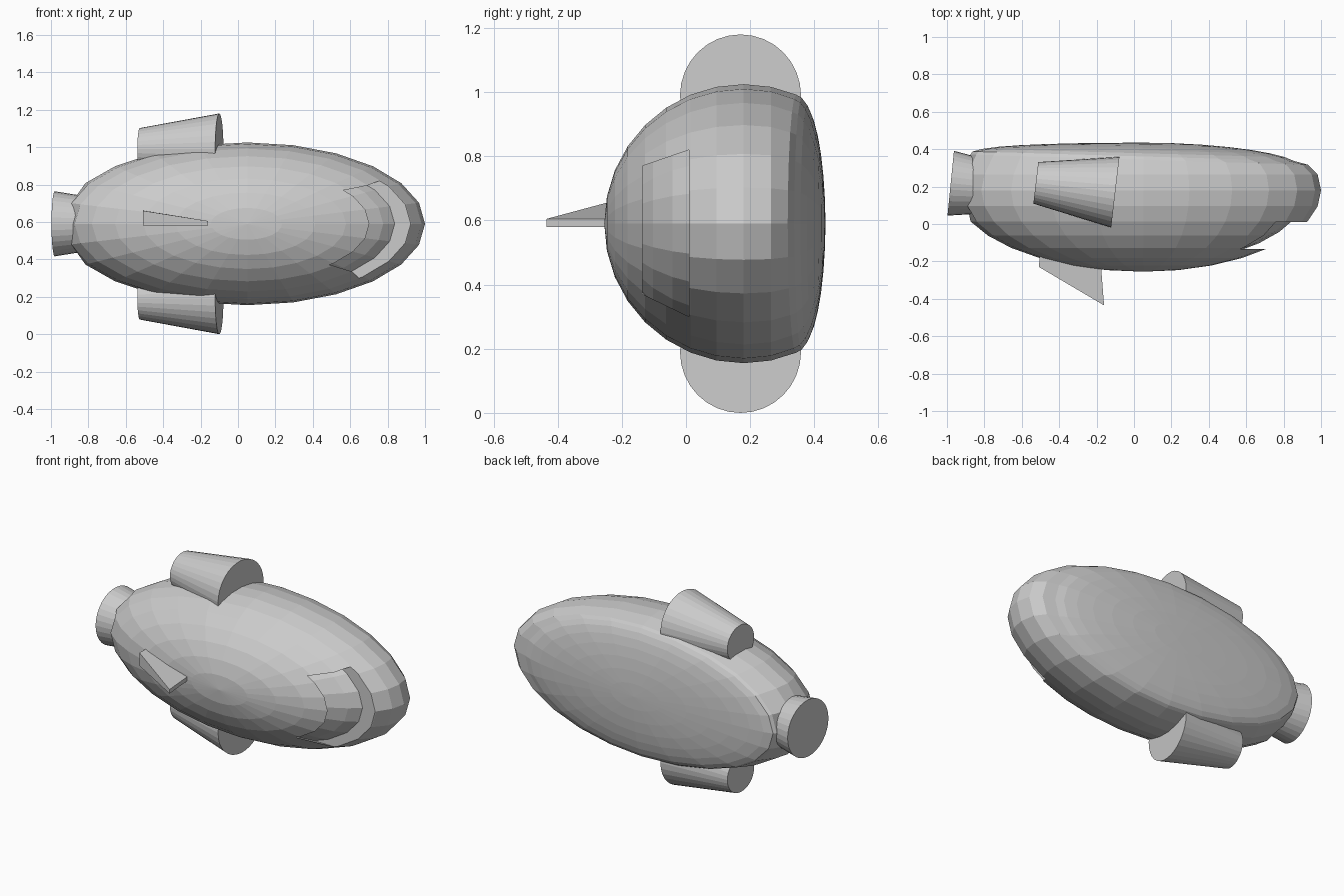
import bpy, bmesh, math
from mathutils import Vector

cube = bpy.data.objects.get("Cube")
if cube:
    bpy.data.objects.remove(cube, do_unlink=True)

grey = bpy.data.materials.new("hull_grey")
grey.use_nodes = True
GREY = (0.6, 0.6, 0.6, 1)
grey.diffuse_color = GREY
grey.node_tree.nodes["Principled BSDF"].inputs["Base Color"].default_value = GREY

MID = Vector((0.05, 0.18, 0.59))   # hull centre
RAD = 0.435                        # hull radius in y and z
SEG = 24


def make_object(name, bm):
    bmesh.ops.recalc_face_normals(bm, faces=bm.faces)
    mesh = bpy.data.meshes.new(name)
    bm.to_mesh(mesh)
    bm.free()
    mesh.materials.append(grey)
    ob = bpy.data.objects.new(name, mesh)
    bpy.context.collection.objects.link(ob)
    return ob


def prism(name, low, high):
    """Solid between two matching outlines."""
    bm = bmesh.new()
    a = [bm.verts.new(p) for p in low]
    b = [bm.verts.new(p) for p in high]
    bm.faces.new(a)
    bm.faces.new(b)
    n = len(a)
    for i in range(n):
        j = (i + 1) % n
        bm.faces.new((a[i], a[j], b[j], b[i]))
    return make_object(name, bm)


def frustum(name, start, end, r1, r2, sides=32):
    start, end = Vector(start), Vector(end)
    rot = (end - start).to_track_quat('Z', 'Y')

    def ring(c, r):
        angles = [2 * math.pi * i / sides for i in range(sides)]
        return [c + rot @ Vector((r * math.cos(t), r * math.sin(t), 0)) for t in angles]
    return prism(name, ring(start, r1), ring(end, r2))


def hull(name, scale=1.0):
    """Rounded front, blunt tail end, shallow domed back."""
    rows = []                              # y, right, left, height, tilt
    step = math.pi / 16
    for k in range(1, 11):
        s = math.sin(k * step)
        if k == 10:
            s = 0.925
        y = MID.y - RAD * math.cos(k * step) if k < 10 else 0.345
        rows.append((y, 0.95 * s, s, RAD * s, 0.03 if k == 10 else 0))
    for k in range(1, 8):                  # back dome
        c = math.cos(k * math.pi / 16)
        y = 0.345 + 0.09 * math.sin(k * math.pi / 16)
        rows.append((y, 0.82 * c, 0.93 * c, 0.4 * c, 0.03 * c))
    bm = bmesh.new()
    rings = []
    for y, right, left, height, tilt in rows:
        ring = []
        for i in range(SEG):
            t = 2 * math.pi * i / SEG
            x = MID.x + math.cos(t) * (right if math.cos(t) > 0 else left)
            x = max(x, -0.89)
            p = Vector((x, y - tilt * x, MID.z + height * math.sin(t)))
            ring.append(bm.verts.new(MID + (p - MID) * scale))
        rings.append(ring)
    front = bm.verts.new(MID + Vector((0, -RAD, 0)) * scale)
    back = bm.verts.new(MID + Vector((0, 0.255, 0)) * scale)
    for i in range(SEG):
        j = (i + 1) % SEG
        bm.faces.new((front, rings[0][i], rings[0][j]))
        bm.faces.new((back, rings[-1][j], rings[-1][i]))
        for a, b in zip(rings, rings[1:]):
            bm.faces.new((a[i], a[j], b[j], b[i]))
    return make_object(name, bm)


# Hull with a recessed window band near the nose
body = hull("hull")
band = [(-0.135, 0.77), (0.01, 0.82), (0.01, 0.30), (-0.135, 0.37)]
cutter = prism("window_cutter", [(0.3, y, z) for y, z in band],
               [(1.2, y, z) for y, z in band])
cutter.hide_render = True
mod = body.modifiers.new("window_cut", 'BOOLEAN')
mod.operation = 'DIFFERENCE'
mod.solver = 'EXACT'
mod.object = cutter
bpy.context.view_layer.objects.active = body
bpy.ops.object.modifier_apply(modifier=mod.name)
bpy.data.objects.remove(cutter, do_unlink=True)
hull("window_pane", 0.92)

# Side pods, mirrored above and below the hull centre
for name, side in (("upper_pod", 1), ("lower_pod", -1)):
    z = MID.z + 0.4 * side
    frustum(name, (-0.525, 0.22, z), (-0.1, 0.17, z), 0.112, 0.19)

# Tail nozzle
frustum("tail_nozzle", (-0.8, 0.2, MID.z), (-0.98, 0.218, MID.z), 0.145, 0.174)

# Front fin, thicker towards the tail
plan = [(-0.16, -0.435, 0.605), (-0.508, -0.23, 0.66),
        (-0.5, -0.1, 0.66), (-0.18, -0.18, 0.605)]
prism("front_fin", [(x, y, 0.58) for x, y, z in plan], plan)
